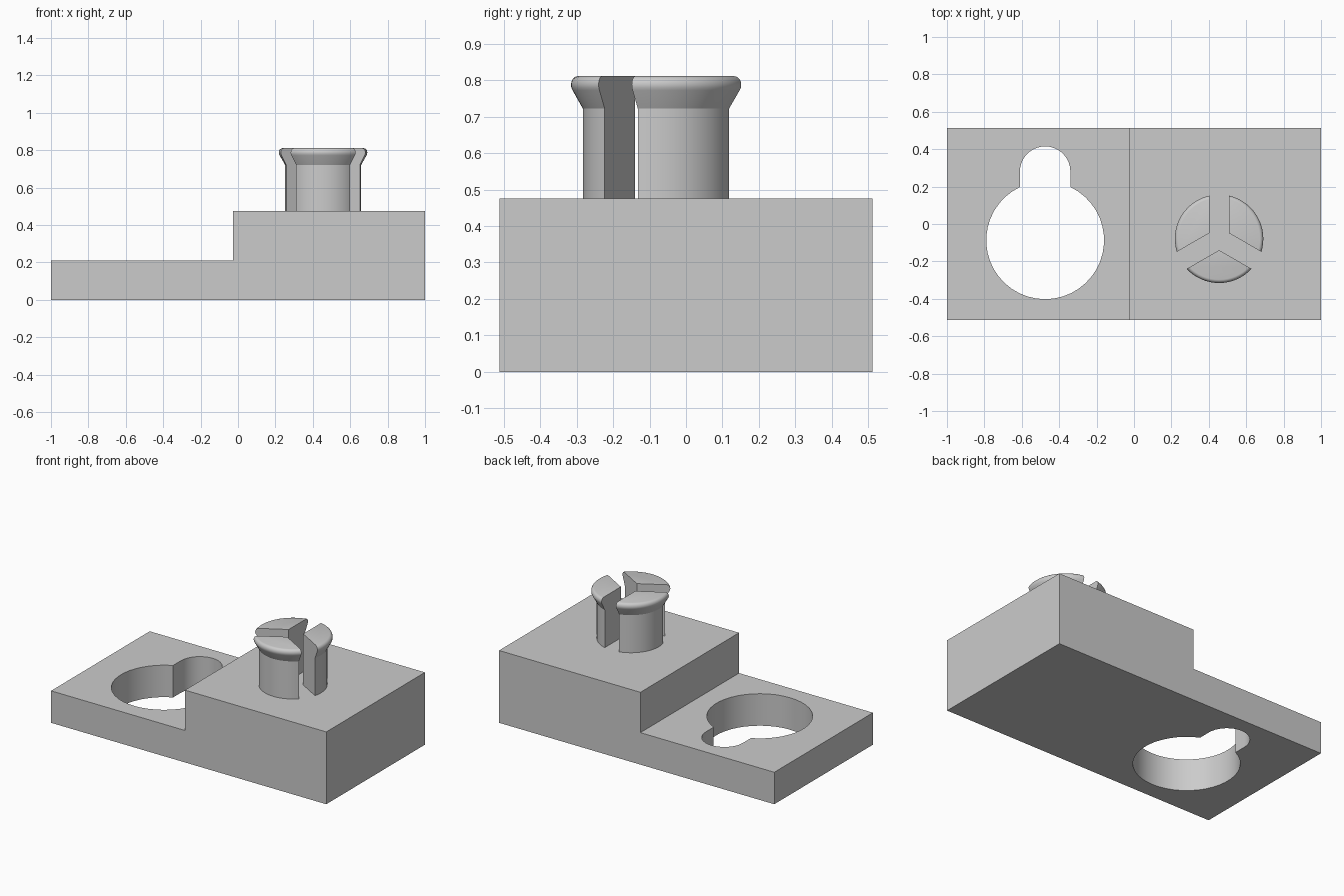
import bpy
import bmesh
from math import asin, cos, sin, pi, radians
from mathutils import Vector

cube = bpy.data.objects.get("Cube")
if cube:
    bpy.data.objects.remove(cube, do_unlink=True)

grey = bpy.data.materials.new("plain grey")
grey.use_nodes = True
GREY = (0.6, 0.6, 0.6, 1)
grey.diffuse_color = GREY
grey.node_tree.nodes["Principled BSDF"].inputs["Base Color"].default_value = GREY


def arc(cx, cy, r, a0, a1, steps):
    """Points on a circular arc, both ends included."""
    return [(cx + r * cos(a0 + (a1 - a0) * i / steps),
             cy + r * sin(a0 + (a1 - a0) * i / steps)) for i in range(steps + 1)]


def loft(name, rings):
    """Solid skinned through rings of equal length, capped at both ends."""
    bm = bmesh.new()
    loops = [[bm.verts.new(p) for p in ring] for ring in rings]
    n = len(loops[0])
    for low, high in zip(loops, loops[1:]):
        for i in range(n):
            j = (i + 1) % n
            bm.faces.new((low[i], low[j], high[j], high[i]))
    bm.faces.new(loops[0][::-1])
    bm.faces.new(loops[-1])
    bmesh.ops.recalc_face_normals(bm, faces=bm.faces)
    mesh = bpy.data.meshes.new(name)
    bm.to_mesh(mesh)
    bm.free()
    mesh.materials.append(grey)
    obj = bpy.data.objects.new(name, mesh)
    bpy.context.collection.objects.link(obj)
    return obj


def select_only(obj):
    bpy.ops.object.select_all(action='DESELECT')
    obj.select_set(True)
    bpy.context.view_layer.objects.active = obj


# Stepped base: side profile extruded from front to back
STEP_X, LOW, DECK, HALF_Y = -0.027, 0.21, 0.475, 0.512
profile = [(-1, 0), (1, 0), (1, DECK), (STEP_X, DECK), (STEP_X, LOW), (-1, LOW)]
base = loft("stepped_base", [[(x, y, z) for x, z in profile] for y in (-HALF_Y, HALF_Y)])

# Keyhole opening: large circle joined to a round-ended slot
HOLE_X, HOLE_Y, HOLE_R, SLOT_R, SLOT_Y = -0.475, -0.087, 0.315, 0.135, 0.28
neck = asin(SLOT_R / HOLE_R)
outline = arc(HOLE_X, HOLE_Y, HOLE_R, pi / 2 + neck, 5 * pi / 2 - neck, 36)
outline += arc(HOLE_X, SLOT_Y, SLOT_R, 0, pi, 18)
cutter = loft("keyhole_cutter", [[(x, y, z) for x, y in outline] for z in (-0.1, 0.35)])
cutter.hide_render = True
cut = base.modifiers.new("keyhole", 'BOOLEAN')
cut.operation, cut.solver, cut.object = 'DIFFERENCE', 'EXACT', cutter
select_only(base)
bpy.ops.object.modifier_apply(modifier=cut.name)
bpy.data.objects.remove(cutter, do_unlink=True)
parts = [base]

# Snap peg: three prongs with a flared, rounded lip, parted by straight gaps
PEG = Vector((0.455, -0.079))
GAP = 0.0525
lip = [(0.204, DECK), (0.204, 0.722), (0.232, 0.772), (0.2355, 0.78), (0.2365, 0.788),
       (0.235, 0.797), (0.231, 0.804), (0.225, 0.809), (0.218, 0.811)]
for k, side in enumerate(("left", "right", "front")):
    mid = radians((30, 150, 270)[k])
    apex = PEG + Vector((cos(mid), sin(mid))) * GAP / sin(pi / 3)
    rings = []
    for r, z in lip:
        half = pi / 3 - asin(GAP / r)
        edge = arc(PEG.x, PEG.y, r, mid - half, mid + half, 16)
        rings.append([(apex.x, apex.y, z)] + [(x, y, z) for x, y in edge])
    parts.append(loft(side + "_prong", rings))

for part in parts:
    select_only(part)
    bpy.ops.object.shade_smooth_by_angle(angle=radians(28))
